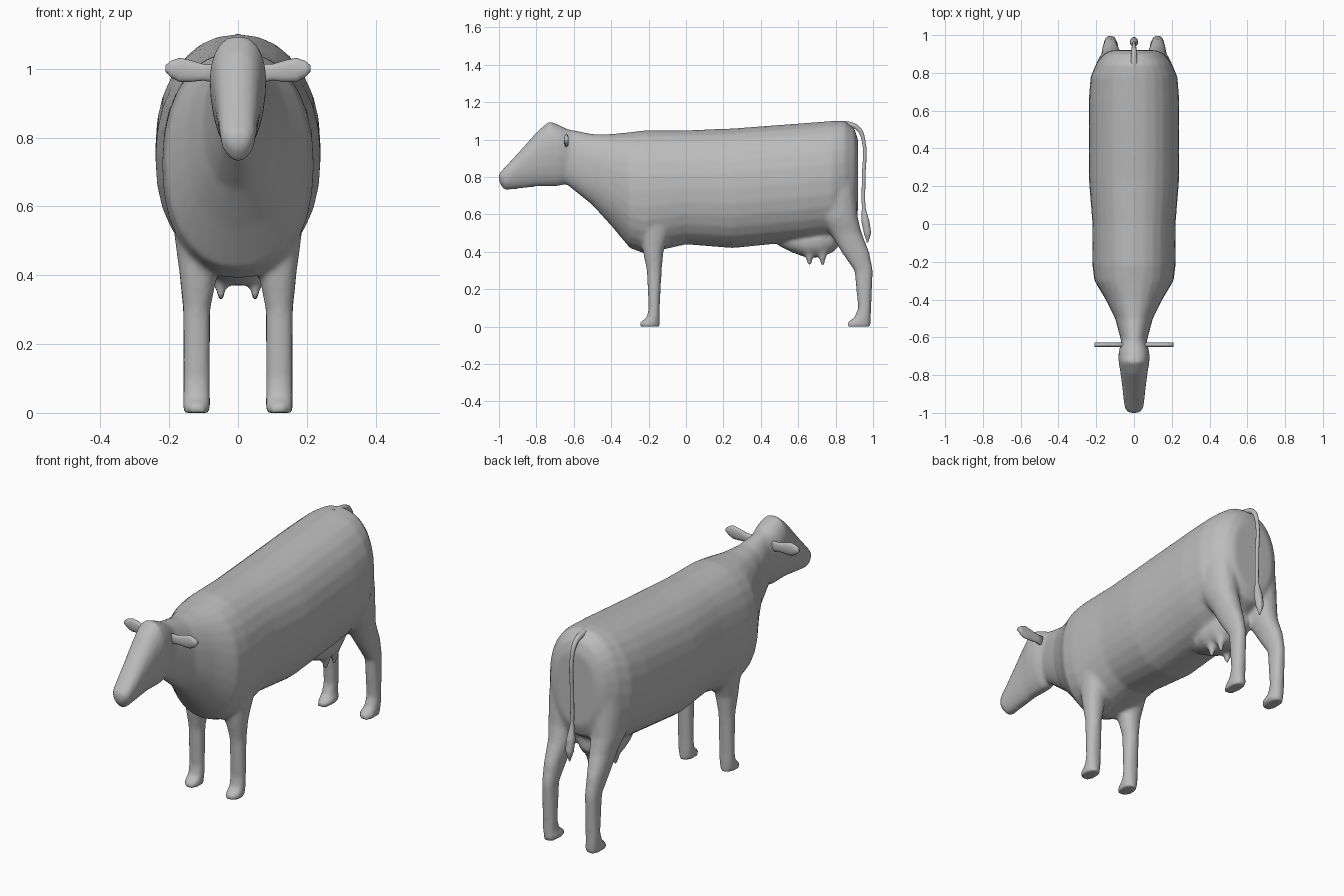
import bpy, bmesh, math
from mathutils import Vector

if "Cube" in bpy.data.objects:
    bpy.data.objects.remove(bpy.data.objects["Cube"])

grey = bpy.data.materials.new("plain grey")
grey.use_nodes = True
colour = (.5, .5, .5, 1)
grey.diffuse_color = colour
grey.node_tree.nodes["Principled BSDF"].inputs["Base Color"].default_value = colour

x_axis, y_axis, z_axis = Vector((1, 0, 0)), Vector((0, 1, 0)), Vector((0, 0, 1))


def superellipse(angle, power):
    """Point on a rounded outline; a higher power is boxier."""
    cosine, sine = math.cos(angle), math.sin(angle)
    across = math.copysign(abs(cosine) ** (2 / power), cosine)
    along = math.copysign(abs(sine) ** (2 / power), sine)
    return across, along


def loft(bm, rings, u_axis, v_axis, sides=20, flare=0, power=2.2):
    """Skin closed rings; each ring is (centre, half size on u, half size on v)."""
    loops = []
    for centre, half_u, half_v in rings:
        loop = []
        for step in range(sides):
            across, along = superellipse(math.tau * step / sides, power)
            offset = u_axis * half_u * across * (1 + flare * along) + v_axis * half_v * along
            loop.append(bm.verts.new(Vector(centre) + offset))
        loops.append(loop)
    for lower, upper in zip(loops, loops[1:]):
        for step in range(sides):
            following = (step + 1) % sides
            bm.faces.new((lower[step], lower[following], upper[following], upper[step]))
    bm.faces.new(loops[0])
    bm.faces.new(loops[-1])


def loft_lengthwise(bm, rows, **options):
    """Rows of y, underside, topside, half width."""
    rings = [((0, y, (under + top) / 2), width, (top - under) / 2)
             for y, under, top, width in rows]
    loft(bm, rings, x_axis, z_axis, **options)


def loft_leg(bm, rows, side):
    """Rows of z, front y, back y, inner x, outer x."""
    rings = [((side * (inner + outer) / 2, (front + back) / 2, z),
              (outer - inner) / 2, (back - front) / 2)
             for z, front, back, inner, outer in rows]
    loft(bm, rings, x_axis, y_axis, sides=16)


def finish(bm, name):
    bmesh.ops.recalc_face_normals(bm, faces=bm.faces)
    for face in bm.faces:
        face.smooth = True
    mesh = bpy.data.meshes.new(name)
    bm.to_mesh(mesh)
    bm.free()
    mesh.materials.append(grey)
    built = bpy.data.objects.new(name, mesh)
    bpy.context.collection.objects.link(built)
    return built


body = bmesh.new()

# torso and neck
torso_rows = [
    (-.65, .77, 1.06, .06), (-.5, .65, 1.03, .1), (-.4, .54, 1.03, .15),
    (-.3, .42, 1.04, .21), (-.22, .39, 1.05, .22), (0, .44, 1.05, .22),
    (.25, .42, 1.06, .24), (.65, .46, 1.09, .24), (.78, .48, 1.1, .23),
    (.85, .53, 1.1, .2), (.9, .56, 1.06, .16), (.92, .62, 1, .12)]
loft_lengthwise(body, torso_rows, sides=28)

# head, wider at the brow than at the jaw
head_rows = [
    (-.6, .78, 1.04, .06), (-.68, .75, 1.08, .08), (-.73, .75, 1.1, .08),
    (-.79, .75, 1.05, .07), (-.87, .74, .96, .06), (-.97, .73, .85, .05),
    (-1, .77, .82, .03)]
loft_lengthwise(body, head_rows, flare=.2)

# legs
front_leg_rows = [
    (.7, -.25, -.05, .06, .17), (.55, -.25, -.07, .05, .19), (.4, -.23, -.12, .06, .17),
    (.3, -.21, -.13, .08, .16), (.1, -.2, -.14, .08, .16), (.05, -.21, -.14, .08, .16),
    (.02, -.25, -.14, .08, .16), (0, -.25, -.14, .08, .16)]
hind_leg_rows = [
    (.85, .66, .9, .06, .2), (.7, .67, .91, .04, .21), (.58, .71, .92, .05, .2),
    (.5, .77, .94, .06, .18), (.4, .83, .98, .08, .17), (.3, .9, 1, .09, .16),
    (.1, .92, .99, .09, .16), (.05, .9, .99, .09, .16), (.02, .86, .99, .08, .16),
    (0, .86, .99, .09, .16)]
for side in (1, -1):
    loft_leg(body, front_leg_rows, side)
    loft_leg(body, hind_leg_rows, side)

# udder and its four teats
udder_rows = [
    (.5, .43, .5, .04), (.56, .4, .52, .08), (.64, .37, .54, .1),
    (.72, .37, .56, .1), (.79, .4, .56, .08), (.83, .45, .56, .05)]
loft_lengthwise(body, udder_rows)
for side in (1, -1):
    for y in (.66, .73):
        teat = [((side * .05, y, z), radius, radius)
                for z, radius in ((.41, .03), (.37, .02), (.33, .01))]
        loft(body, teat, x_axis, y_axis, sides=10)

# blend the body parts into one smooth skin
body_object = finish(body, "body")
blend = body_object.modifiers.new("blend", 'REMESH')
blend.mode = 'VOXEL'
blend.voxel_size = .011
blend.use_smooth_shade = True
soften = body_object.modifiers.new("soften", 'SMOOTH')
soften.factor = .5
soften.iterations = 6

# ears: flat leaves, rows of x and half height
ear_rows = [(.04, .03), (.1, .024), (.14, .032), (.17, .035), (.195, .024), (.21, .01)]
for side, name in ((1, "left_ear"), (-1, "right_ear")):
    ear = bmesh.new()
    rings = [((side * x, -.64, .98 + x / 10), .012, half_height)
             for x, half_height in ear_rows]
    loft(ear, rings, y_axis, z_axis, sides=12)
    finish(ear, name)

# tail with its tuft: rows of y, z and thickness
tail_rows = [
    (.8, 1.08, 2.2), (.87, 1.08, 1.7), (.92, 1.06, 1.3), (.95, .99, 1), (.95, .8, 1),
    (.95, .64, 1), (.96, .56, 2.2), (.97, .5, 2), (.97, .45, .4)]
curve = bpy.data.curves.new("tail", 'CURVE')
curve.dimensions = '3D'
curve.bevel_depth = .01
curve.bevel_resolution = 3
curve.resolution_u = 6
curve.use_fill_caps = True
curve.materials.append(grey)
spline = curve.splines.new('BEZIER')
spline.bezier_points.add(len(tail_rows) - 1)
for point, (y, z, thickness) in zip(spline.bezier_points, tail_rows):
    point.co = (0, y, z)
    point.radius = thickness
    point.handle_left_type = point.handle_right_type = 'AUTO'
bpy.context.collection.objects.link(bpy.data.objects.new("tail", curve))
